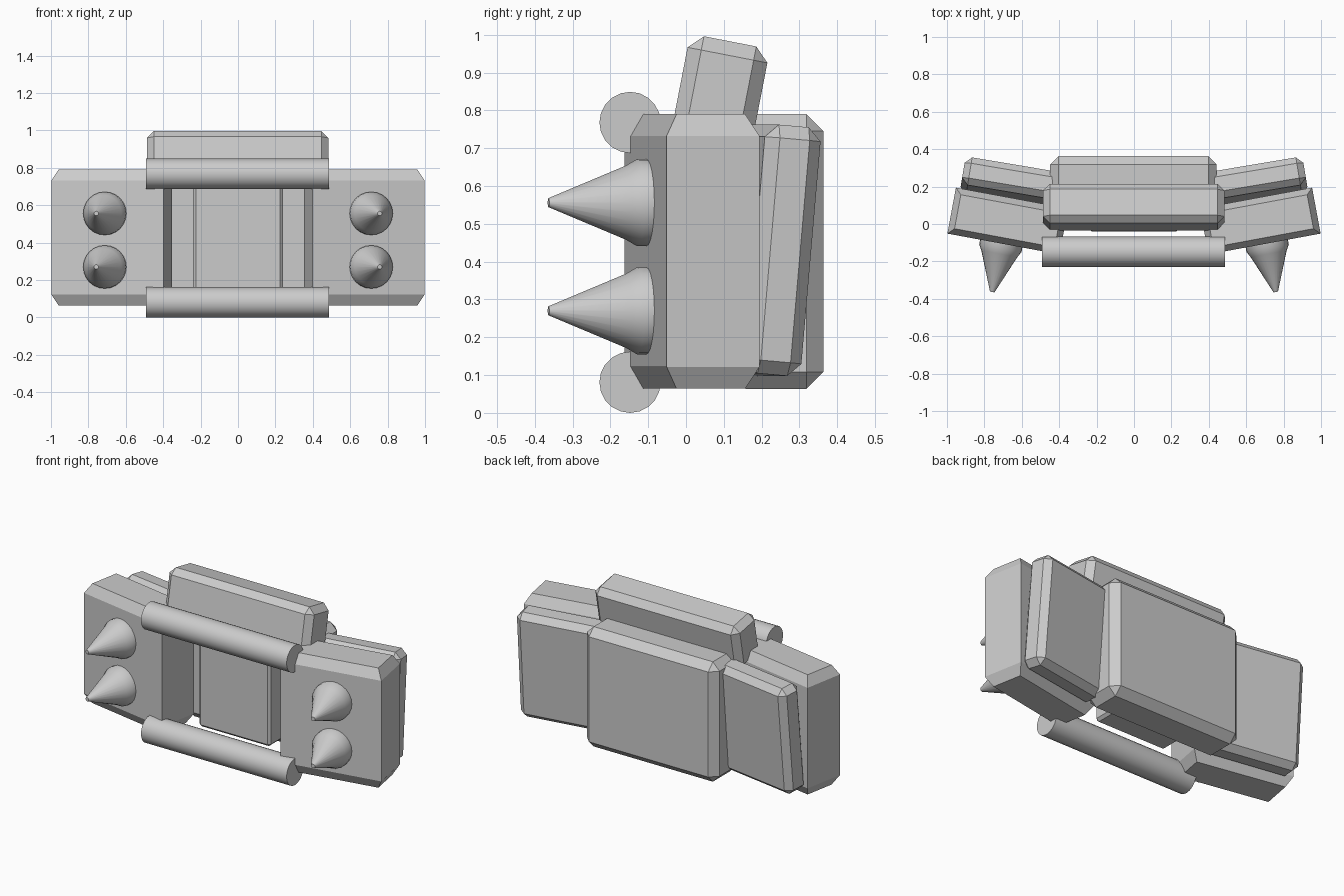
import bpy, bmesh, math
from mathutils import Matrix, Vector

if "Cube" in bpy.data.objects:
    bpy.data.objects.remove(bpy.data.objects["Cube"], do_unlink=True)

grey = bpy.data.materials.new("plain_grey")
grey.use_nodes = True
grey.diffuse_color = (0.6, 0.6, 0.6, 1)
grey.node_tree.nodes["Principled BSDF"].inputs["Base Color"].default_value = (0.6, 0.6, 0.6, 1)


def finish(name, bm, matrix, smooth=False):
    bmesh.ops.transform(bm, matrix=matrix, verts=bm.verts)
    bmesh.ops.recalc_face_normals(bm, faces=bm.faces)
    mesh = bpy.data.meshes.new(name)
    bm.to_mesh(mesh)
    bm.free()
    mesh.materials.append(grey)
    ob = bpy.data.objects.new(name, mesh)
    bpy.context.collection.objects.link(ob)
    if smooth:
        bpy.ops.object.select_all(action='DESELECT')
        ob.select_set(True)
        bpy.context.view_layer.objects.active = ob
        bpy.ops.object.shade_smooth_by_angle(angle=math.radians(35))
    return ob


def block(name, size, centre, bevel, tilt=0, yaw=0, upright=True):
    """Chamfered box; upright=False leaves the vertical edges sharp."""
    bm = bmesh.new()
    bmesh.ops.create_cube(bm, size=1, matrix=Matrix.Diagonal((*size, 1)))
    if upright:
        bmesh.ops.bevel(bm, geom=bm.edges[:], offset=bevel, segments=1,
                        affect='EDGES', profile=0.5)
    else:
        caps = [f for f in bm.faces if abs(f.normal.z) > 0.9]
        for cap in caps:
            side = math.copysign(1, cap.normal.z)
            bmesh.ops.inset_individual(bm, faces=[cap], thickness=bevel * 0.8)
            for v in cap.verts:
                v.co.z += side * bevel
    place = (Matrix.Translation(centre) @ Matrix.Rotation(math.radians(yaw), 4, 'Z')
             @ Matrix.Rotation(math.radians(tilt), 4, 'X'))
    return finish(name, bm, place)


def turned(name, profile, base, direction, sides):
    """Solid of revolution from (radius, distance) pairs along a direction."""
    bm = bmesh.new()
    rings = []
    for r, d in profile:
        rings.append([bm.verts.new((r * math.cos(a), r * math.sin(a), d))
                      for a in (i * math.tau / sides for i in range(sides))])
    for low, high in zip(rings, rings[1:]):
        for i in range(sides):
            j = (i + 1) % sides
            bm.faces.new((low[i], low[j], high[j], high[i]))
    bm.faces.new(rings[0][::-1])
    bm.faces.new(rings[-1])
    turn = Vector(direction).to_track_quat('Z', 'Y').to_matrix().to_4x4()
    return finish(name, bm, Matrix.Translation(base) @ turn, True)


# Central body: back plate, front core and leaning upper slab
block("back_plate", (0.89, 0.25, 0.727), (-0.003, 0.238, 0.427), 0.045)
block("front_core", (0.48, 0.22, 0.62), (0, 0.07, 0.43), 0.015)
block("upper_slab", (0.97, 0.215, 0.28), (-0.002, 0.09, 0.845), 0.037, tilt=-11)

# Horizontal bars across the front
for name, z in (("lower_bar", 0.081), ("upper_bar", 0.768)):
    turned(name, [(0.081, 0), (0.081, 0.977)], (-0.491, -0.148, z), (1, 0, 0), 20)

# Mirrored wings, rear panels and spikes
YAW = 10.5
for side, s in (("left", 1), ("right", -1)):
    block(side + "_wing", (0.61, 0.25, 0.61), (s * 0.675, 0.016, 0.427), 0.058,
          yaw=s * YAW, upright=False)
    block(side + "_rear_panel", (0.54, 0.15, 0.66), (s * 0.65, 0.218, 0.43), 0.035,
          tilt=-5, yaw=s * 9.5)
    out = (s * math.sin(math.radians(YAW)), -math.cos(math.radians(YAW)), 0)
    for level, z in (("lower", 0.27), ("upper", 0.556)):
        turned(f"{side}_{level}_spike",
               [(0.115, -0.02), (0.115, 0.025), (0.098, 0.055), (0.012, 0.263)],
               (s * 0.71, -0.105, z), out, 24)
